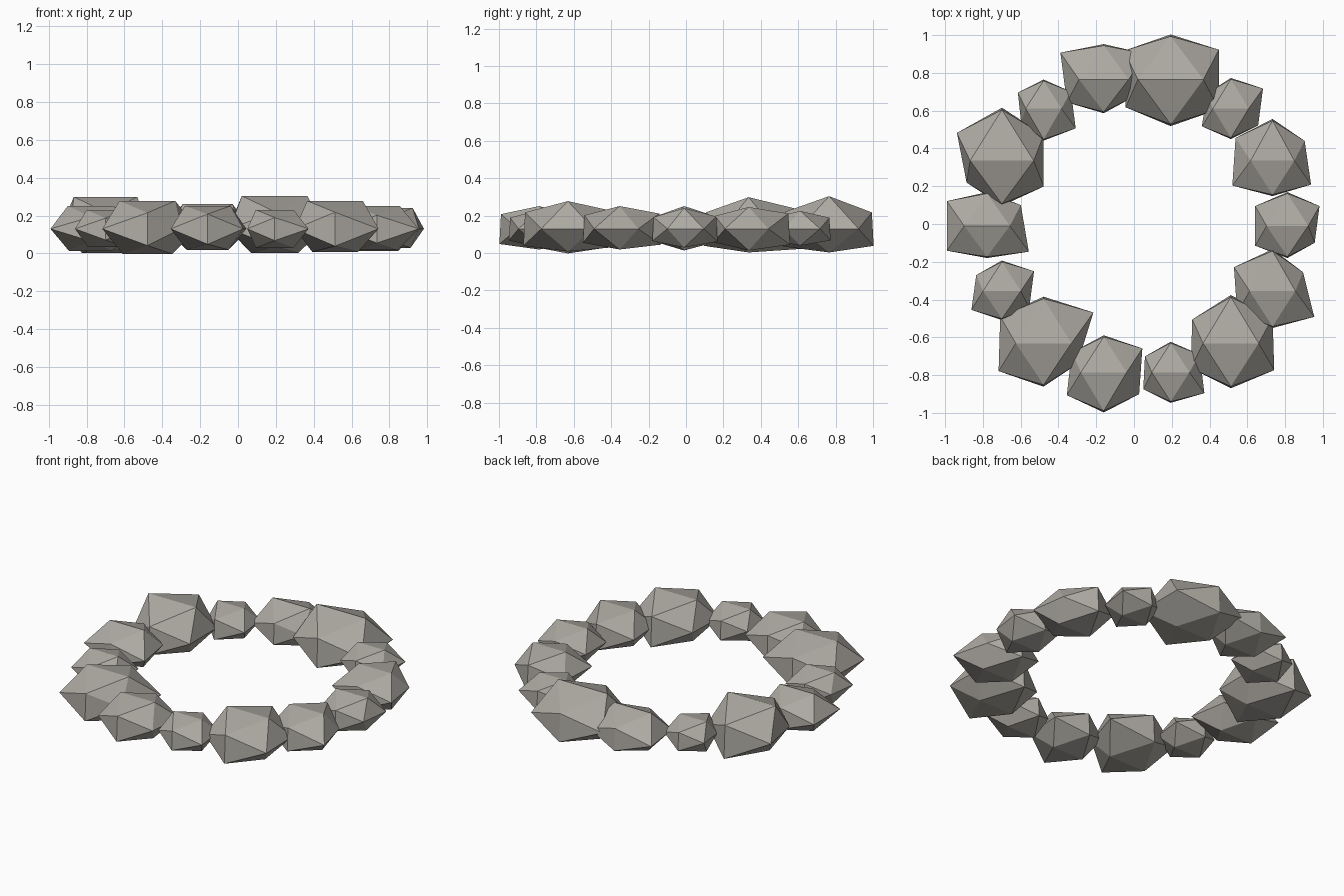
import bpy
import bmesh
import math
from mathutils import Vector

cube = bpy.data.objects.get("Cube")
if cube:
    bpy.data.objects.remove(cube, do_unlink=True)

stone = bpy.data.materials.new("warm grey stone")
stone.use_nodes = True
stone.diffuse_color = (0.42, 0.40, 0.365, 1)
shader = stone.node_tree.nodes["Principled BSDF"]
shader.inputs["Base Color"].default_value = stone.diffuse_color
shader.inputs["Roughness"].default_value = 0.9

RING_RADIUS = 0.795
RING_CENTRE = Vector((0.017, -0.01, 0.13))
FLATTEN = 0.62
GOLDEN = (1 + math.sqrt(5)) / 2

# Radius of each boulder toward its corners, in hundredths:
# back, back left, front left, front, front right, back right, top, bottom
BOULDERS = [
    (21, 20, 17, 20, 20, 20, 21, 19),
    (26, 20, 24, 22, 25, 23, 22, 22),
    (19, 20, 17, 19, 18, 15, 18, 17),
    (28, 30, 30, 29, 28, 29, 33, 24),
    (22, 26, 18, 21, 23, 27, 25, 21),
    (18, 17, 20, 20, 14, 16, 18, 18),
    (33, 26, 26, 28, 22, 28, 32, 24),
    (21, 21, 26, 20, 25, 25, 23, 22),
    (19, 20, 17, 18, 19, 16, 19, 18),
    (29, 31, 21, 27, 28, 27, 28, 25),
    (23, 24, 22, 25, 23, 20, 23, 21),
    (19, 18, 21, 19, 17, 16, 19, 19),
    (30, 26, 27, 28, 25, 24, 28, 23),
    (26, 19, 26, 23, 22, 24, 23, 21),
]


def icosahedron_corners():
    """Unit corners with one edge lying level along x at the top."""
    for s in (-1, 1):
        for t in (-1, 1):
            for corner in ((s, 0, t * GOLDEN), (0, s * GOLDEN, t), (s * GOLDEN, t, 0)):
                yield Vector(corner).normalized()


def corner_radius(direction, radii):
    """Pick the boulder radius that belongs to a corner direction."""
    back, back_l, front_l, front, front_r, back_r, top, bottom = radii
    x, y, z = direction
    if abs(y) < 0.01:
        return top if z > 0 else bottom
    if abs(x) < 0.01:
        # the upper corners sit slightly inside the lower ones
        return (back if y > 0 else front) * (0.96 if z > 0 else 1)
    if x > 0:
        return back_l if y > 0 else front_l
    return back_r if y > 0 else front_r


def make_boulder(name, centre, radii):
    bm = bmesh.new()
    for corner in icosahedron_corners():
        bm.verts.new(corner)
    bmesh.ops.convex_hull(bm, input=list(bm.verts))
    bmesh.ops.recalc_face_normals(bm, faces=list(bm.faces))
    # push each corner in or out, then flatten the boulder
    for v in bm.verts:
        v.co *= corner_radius(v.co, radii) / 100
        v.co.z *= FLATTEN
    mesh = bpy.data.meshes.new(name)
    bm.to_mesh(mesh)
    bm.free()
    mesh.materials.append(stone)
    obj = bpy.data.objects.new(name, mesh)
    obj.location = centre
    bpy.context.collection.objects.link(obj)


# Ring of boulders, counter-clockwise from the left side
for i, radii in enumerate(BOULDERS):
    angle = math.tau * i / len(BOULDERS)
    offset = Vector((math.cos(angle), math.sin(angle), 0)) * RING_RADIUS
    make_boulder(f"boulder_{i + 1}", RING_CENTRE + offset, radii)
